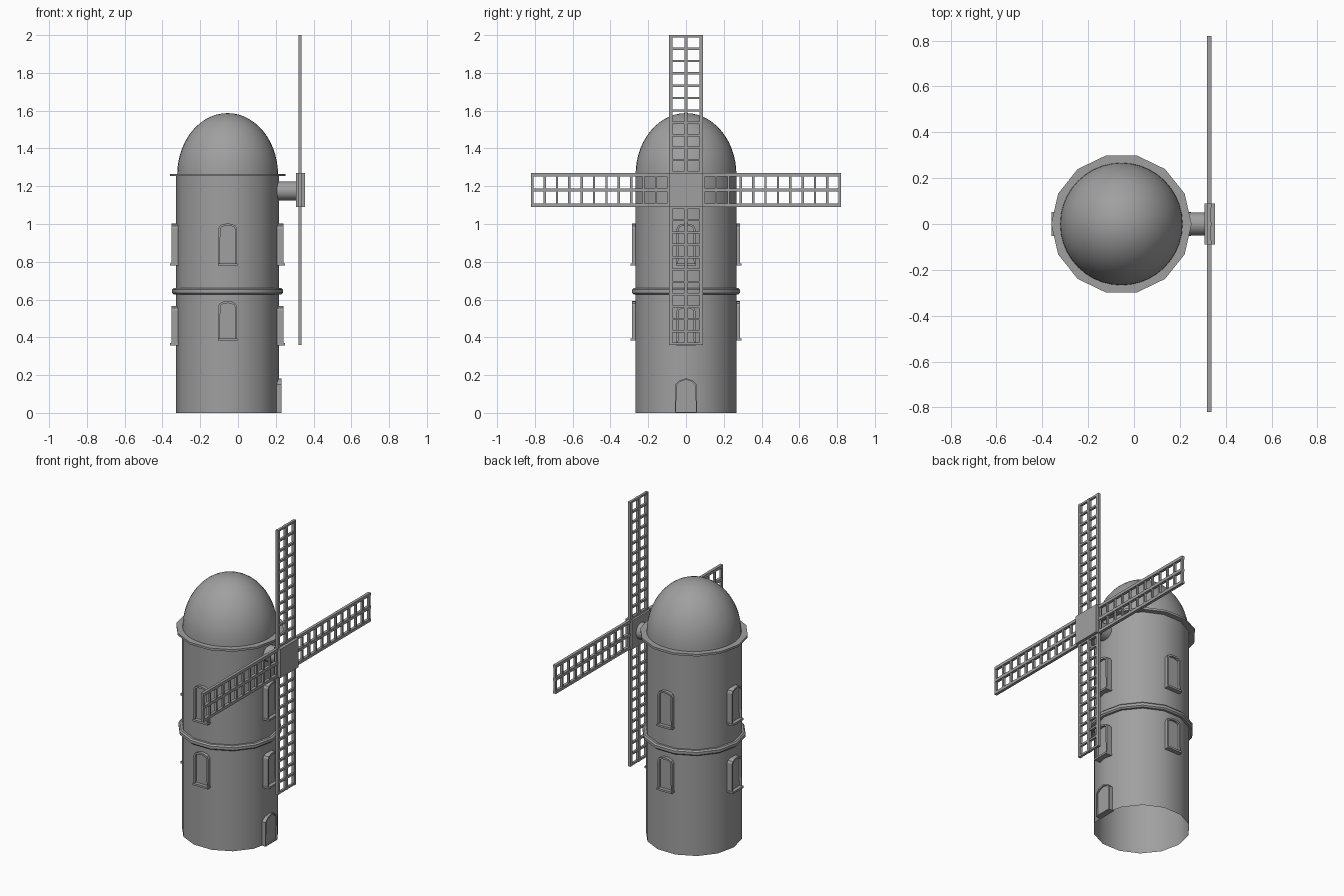
import bpy, bmesh
from math import sin, cos, pi, radians
from mathutils import Matrix, Vector

cube = bpy.data.objects.get("Cube")
if cube:
    bpy.data.objects.remove(cube, do_unlink=True)

GREY = (0.35, 0.35, 0.35, 1)
stone = bpy.data.materials.new("plain grey")
stone.use_nodes = True
stone.diffuse_color = GREY
stone.node_tree.nodes["Principled BSDF"].inputs["Base Color"].default_value = GREY

AXIS_X = -0.055            # centre line of the tower
SIDES = 14
HUB = Vector((0.328, 0, 1.18))


def finish(bm, name, smooth=False):
    bmesh.ops.remove_doubles(bm, verts=bm.verts, dist=1e-5)
    bmesh.ops.recalc_face_normals(bm, faces=bm.faces)
    mesh = bpy.data.meshes.new(name)
    bm.to_mesh(mesh)
    bm.free()
    mesh.materials.append(stone)
    obj = bpy.data.objects.new(name, mesh)
    bpy.context.collection.objects.link(obj)
    if smooth:
        bpy.ops.object.select_all(action='DESELECT')
        obj.select_set(True)
        bpy.context.view_layer.objects.active = obj
        bpy.ops.object.shade_smooth_by_angle(angle=radians(30))
    return obj


def lathe(name, profile, sides=SIDES, closed=False):
    """Turn a radius/height profile around the tower axis."""
    bm = bmesh.new()
    rows = [[bm.verts.new((AXIS_X + r * cos(2 * pi * i / sides), r * sin(2 * pi * i / sides), z))
             for i in range(sides)] for r, z in profile]
    pairs = list(zip(rows, rows[1:]))
    if closed:
        pairs.append((rows[-1], rows[0]))
    for low, high in pairs:
        for i in range(sides):
            j = (i + 1) % sides
            bm.faces.new((low[i], low[j], high[j], high[i]))
    bmesh.ops.dissolve_degenerate(bm, dist=1e-6, edges=bm.edges)
    return finish(bm, name, True)


def add_box(bm, centre, size):
    matrix = Matrix.Translation(centre) @ Matrix.Diagonal((*size, 1))
    bmesh.ops.create_cube(bm, size=1, matrix=matrix)


def opening(name, angle, outline, outer, frame, recess, sill=None):
    """Raised frame with a sunken panel, facing outwards at the given angle."""
    bm = bmesh.new()
    back = [bm.verts.new((0.25, u, z)) for u, z in outline]
    front = [bm.verts.new((outer, u, z)) for u, z in outline]
    count = len(outline)
    for i in range(count):
        j = (i + 1) % count
        bm.faces.new((back[i], back[j], front[j], front[i]))
    panel = bm.faces.new(front)
    bmesh.ops.recalc_face_normals(bm, faces=bm.faces)
    bmesh.ops.inset_region(bm, faces=[panel], thickness=frame)
    rim = list(panel.edges)
    inner = bmesh.ops.extrude_face_region(bm, geom=[panel])
    moved = [g for g in inner["geom"] if isinstance(g, bmesh.types.BMVert)]
    bmesh.ops.translate(bm, verts=moved, vec=(-recess, 0, 0))
    if panel.is_valid:
        bm.faces.remove(panel)
    if sill:
        z, width = sill
        add_box(bm, ((0.25 + outer + 0.008) / 2, 0, z), (outer - 0.242, width, 0.012))
    bm.transform(Matrix.Translation((AXIS_X, 0, 0)) @ Matrix.Rotation(angle, 4, 'Z'))
    return finish(bm, name)


# Tower shell, open underneath, with its two ledges and the dome
lathe("tower_wall", [(0.273, 0), (0.273, 1.26)])
lathe("middle_ledge", [(0.268, 0.628), (0.286, 0.628), (0.294, 0.636),
                       (0.294, 0.652), (0.286, 0.66), (0.268, 0.66)], closed=True)
lathe("top_ledge", [(0.262, 1.253), (0.306, 1.253), (0.306, 1.266), (0.262, 1.266)], closed=True)
STEPS = 14
lathe("dome_roof", [(0.267 * cos(pi / 2 * i / STEPS), 1.26 + 0.327 * sin(pi / 2 * i / STEPS))
                    for i in range(STEPS + 1)], sides=40)


# Arched windows on two floors, one on each side
def window_outline(bottom, height, half=0.049, rise=0.026, steps=6):
    arch = [(half * cos(pi * i / steps), bottom + height - rise + rise * sin(pi * i / steps))
            for i in range(steps + 1)]
    return [(-half, bottom), (half, bottom)] + arch


directions = {"left": 0, "back": pi / 2, "right": pi, "front": -pi / 2}
for side, angle in directions.items():
    on_corner = side in ("left", "right")
    outer = 0.296 if on_corner else 0.286
    for floor, bottom in (("lower", 0.362 if on_corner else 0.387), ("upper", 0.783)):
        opening(f"{floor}_{side}_window", angle, window_outline(bottom, 0.22 if floor == "upper" else 0.205),
                outer, 0.011, 0.014, sill=(bottom + 0.002, 0.104))

# Door with a pointed head
door = [(-0.058, 0), (0.058, 0), (0.058, 0.15), (0.035, 0.172), (0, 0.183), (-0.035, 0.172), (-0.058, 0.15)]
opening("door", 0, door, 0.285, 0.008, 0.008)

# Sail shaft and hub
bm = bmesh.new()
bmesh.ops.create_cone(bm, cap_ends=True, segments=20, radius1=0.05, radius2=0.05, depth=0.14,
                      matrix=Matrix.Translation((0.25, 0, 1.175)) @ Matrix.Rotation(pi / 2, 4, 'Y'))
finish(bm, "sail_shaft", True)
bm = bmesh.new()
add_box(bm, (0.331, 0, HUB.z), (0.046, 0.178, 0.178))
finish(bm, "sail_hub")

# Four lattice sails, each three rails with rungs
LENGTH, RUNGS, PITCH = 0.82, 12, 0.0655
for name, turn in (("top", 0), ("front", 1), ("bottom", 2), ("back", 3)):
    bm = bmesh.new()
    for y in (-0.08, 0, 0.08):
        add_box(bm, (0, y, (LENGTH + 0.05) / 2), (0.018, 0.018, LENGTH - 0.05))
    for i in range(RUNGS):
        add_box(bm, (0, 0, LENGTH - 0.006 - i * PITCH), (0.014, 0.17, 0.012))
    bm.transform(Matrix.Translation(HUB) @ Matrix.Rotation(turn * pi / 2, 4, 'X'))
    finish(bm, f"{name}_sail")
